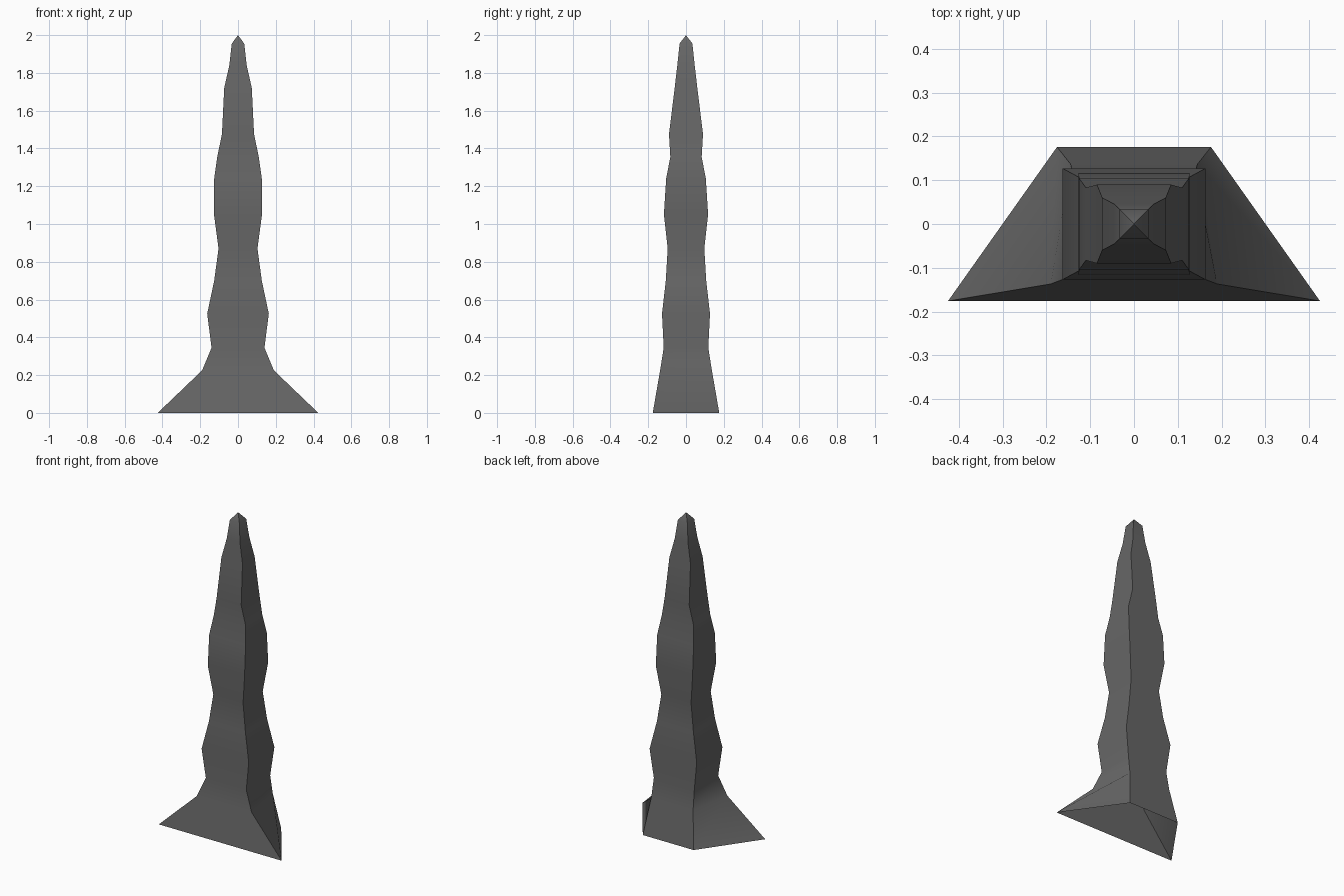
import bpy, bmesh, math

if "Cube" in bpy.data.objects:
    bpy.data.objects.remove(bpy.data.objects["Cube"])

# One dark stone colour
stone = bpy.data.materials.new("dark grey stone")
stone.diffuse_color = (0.133, 0.133, 0.133, 1)
stone.use_nodes = True
stone.node_tree.nodes["Principled BSDF"].inputs["Base Color"].default_value = stone.diffuse_color

# Rings: height, half width at front, half width at back, half depth
RINGS = [
    (0.0, 0.425, 0.176, 0.176), (0.225, 0.190, 0.145, 0.137),
    (0.345, 0.140, 0.140, 0.118), (0.525, 0.163, 0.163, 0.127),
    (0.70, 0.126, 0.126, 0.107), (0.87, 0.103, 0.103, 0.097),
    (1.05, 0.127, 0.127, 0.117), (1.24, 0.126, 0.126, 0.105),
    (1.355, 0.110, 0.110, 0.083), (1.475, 0.085, 0.085, 0.090),
    (1.72, 0.073, 0.073, 0.060), (1.84, 0.046, 0.046, 0.046),
    (1.955, 0.033, 0.033, 0.034),
]

# Four-sided spire lofted through the rings, open underneath
bm = bmesh.new()
loops = [[bm.verts.new(p) for p in ((-f, -d, z), (f, -d, z), (b, d, z), (-b, d, z))]
         for z, f, b, d in RINGS]
for low, high in zip(loops, loops[1:]):
    for i in range(4):
        j = (i + 1) % 4
        bm.faces.new((low[i], low[j], high[j], high[i]))

# Pointed tip
tip = bm.verts.new((0, 0, 2))
for i in range(4):
    bm.faces.new((loops[-1][i], loops[-1][(i + 1) % 4], tip))

mesh = bpy.data.meshes.new("rock_spire")
bm.to_mesh(mesh)
bm.free()
mesh.materials.append(stone)
spire = bpy.data.objects.new("rock_spire", mesh)
bpy.context.collection.objects.link(spire)

# Smooth up the sides, sharp at the four corners
bpy.context.view_layer.objects.active = spire
spire.select_set(True)
bpy.ops.object.shade_smooth_by_angle(angle=math.radians(35))
